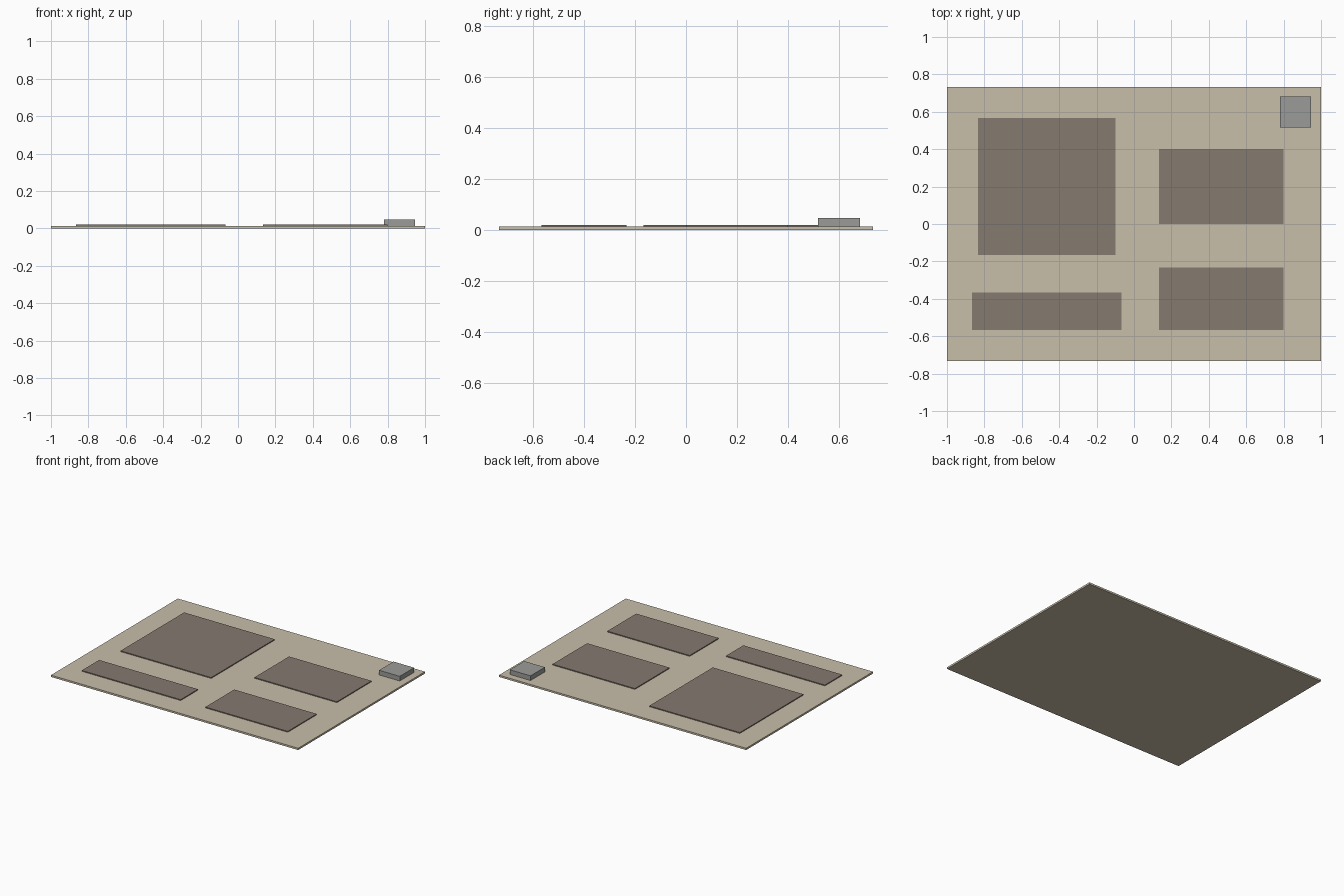
import bpy

if "Cube" in bpy.data.objects:
    bpy.data.objects.remove(bpy.data.objects["Cube"], do_unlink=True)


def material(name, color):
    mat = bpy.data.materials.new(name)
    mat.use_nodes = True
    mat.diffuse_color = (*color, 1)
    shader = next(n for n in mat.node_tree.nodes if n.type == "BSDF_PRINCIPLED")
    shader.inputs["Base Color"].default_value = (*color, 1)
    shader.inputs["Roughness"].default_value = 0.9
    return mat


def slab(name, x, y, z, mat):
    """Box spanning the (low, high) ranges given for each axis."""
    spans = (x, y, z)
    bpy.ops.mesh.primitive_cube_add(size=1, location=[(a + b) / 2 for a, b in spans])
    obj = bpy.context.object
    obj.name = name
    obj.scale = [b - a for a, b in spans]
    bpy.ops.object.transform_apply(location=False, rotation=False, scale=True)
    obj.data.materials.append(mat)
    return obj


sand = material("pale sand", (0.58, 0.52, 0.40))
brown = material("grey brown", (0.235, 0.195, 0.16))
grey = material("cool grey", (0.33, 0.335, 0.32))

BASE_TOP = 0.0133
PAD_TOP = 0.02

# Ground plate
slab("base_plate", (-1, 1), (-0.733, 0.733), (0, BASE_TOP), sand)

# Raised flat pads
pads = {
    "large_pad": ((-0.833, -0.1), (-0.167, 0.567)),
    "long_pad": ((-0.867, -0.067), (-0.567, -0.367)),
    "back_left_pad": ((0.133, 0.8), (0, 0.4)),
    "front_left_pad": ((0.133, 0.8), (-0.567, -0.233)),
}
for name, (x, y) in pads.items():
    slab(name, x, y, (BASE_TOP, PAD_TOP), brown)

# Small block in the back corner
slab("corner_block", (0.78, 0.947), (0.517, 0.683), (BASE_TOP, 0.0475), grey)
